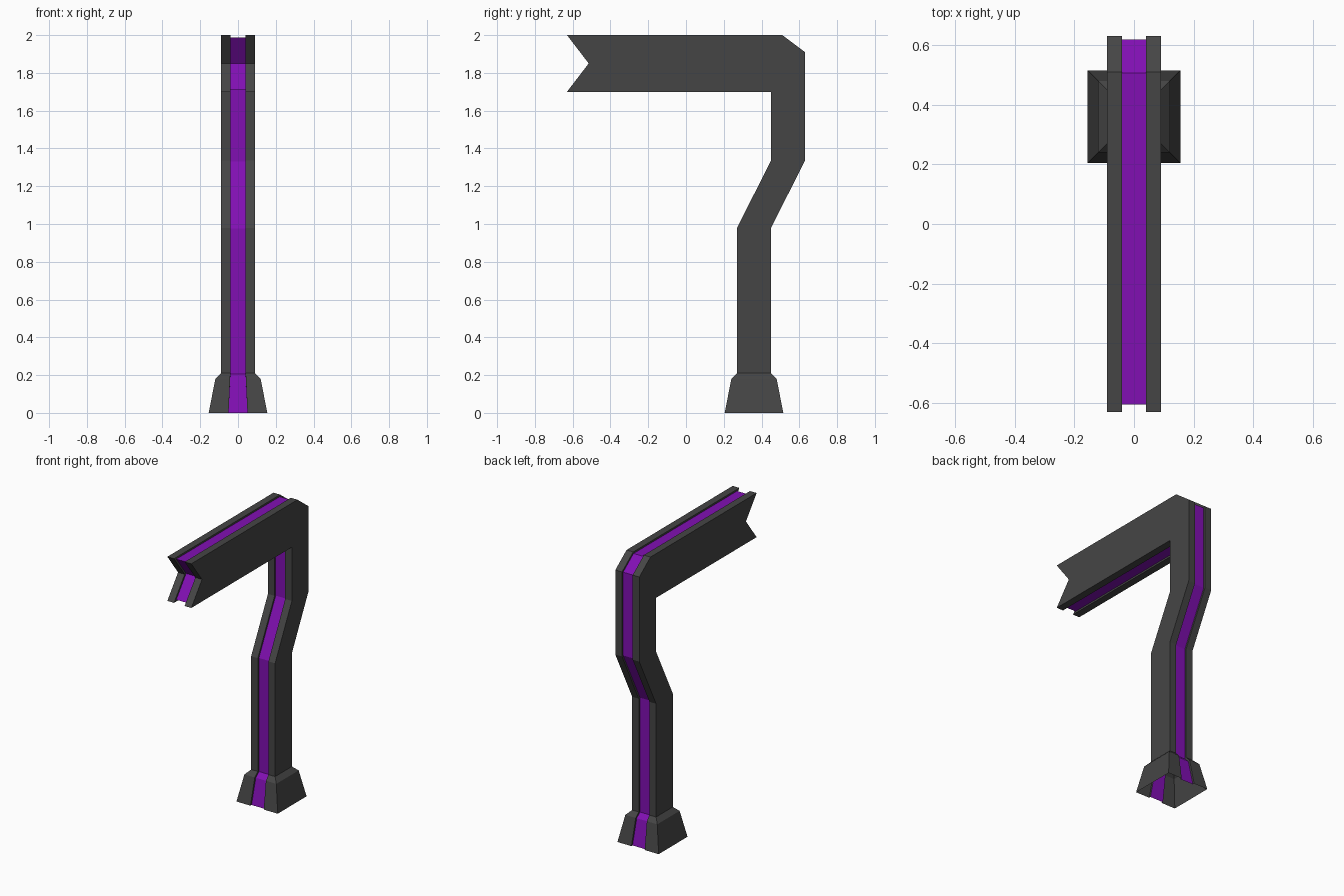
import bpy
from mathutils import Vector

if "Cube" in bpy.data.objects:
    bpy.data.objects.remove(bpy.data.objects["Cube"])

DEPTH = 0.012  # how far the coloured strip sits below the frame surface

# Side outline from front foot, around the arm, to back foot:
# (y, z, half width, half groove width)
foot_front = [(0.205, 0, 0.155, 0.05), (0.24, 0.18, 0.12, 0.042)]
foot_back = [(0.72 - y, z, w, g) for y, z, w, g in reversed(foot_front)]
post = [(0.27, 0.21), (0.27, 0.98), (0.45, 1.335), (0.45, 1.70), (-0.63, 1.70),
        (-0.515, 1.85), (-0.63, 2.0), (0.51, 2.0), (0.63, 1.91),
        (0.63, 1.335), (0.45, 0.98), (0.45, 0.21)]
outline = foot_front + [(y, z, 0.09, 0.04) for y, z in post] + foot_back
N = len(outline)


def inset(i):
    """Outline point i moved inwards by DEPTH with a mitred corner."""
    p = Vector(outline[i][:2])
    if i in (0, N - 1):
        return p + Vector((DEPTH if i == 0 else -DEPTH, 0))
    d0 = (p - Vector(outline[i - 1][:2])).normalized()
    d1 = (Vector(outline[i + 1][:2]) - p).normalized()
    n0, n1 = Vector((d0.y, -d0.x)), Vector((d1.y, -d1.x))
    return p + (n0 + n1) * DEPTH / (1 + n0.dot(n1))


def make_object(name, verts, faces, color):
    mesh = bpy.data.meshes.new(name)
    mesh.from_pydata(verts, [], faces)
    mat = bpy.data.materials.new(name + "_colour")
    mat.diffuse_color = color
    mat.use_nodes = True
    mat.node_tree.nodes["Principled BSDF"].inputs["Base Color"].default_value = mat.diffuse_color
    mesh.materials.append(mat)
    obj = bpy.data.objects.new(name, mesh)
    bpy.context.collection.objects.link(obj)


frame_verts, strip_verts = [], []
for i, (y, z, w, g) in enumerate(outline):
    iy, iz = inset(i)
    frame_verts += [(-w, y, z), (-g, y, z), (-g, iy, iz),
                    (g, iy, iz), (g, y, z), (w, y, z)]
    strip_verts += [(-g, iy, iz), (g, iy, iz)]

# Frame: rims and groove walls along the outline, leaving the groove floor open
frame_faces = [(6*i + k, 6*i + k + 1, 6*i + k + 7, 6*i + k + 6)
               for i in range(N - 1) for k in (0, 1, 3, 4)]
# Frame: flat sides of the post and arm, plus two sloped bands of the foot
for ring in (list(range(2, N - 2)), [0, 1, N - 2, N - 1], [1, 2, N - 3, N - 2]):
    frame_faces.append([6*i for i in ring])
    frame_faces.append([6*i + 5 for i in reversed(ring)])
make_object("lamp_post_frame", frame_verts, frame_faces, (0.06, 0.06, 0.06, 1))

# Purple strip: groove floor
strip_faces = [(2*i, 2*i + 1, 2*i + 3, 2*i + 2) for i in range(N - 1)]
make_object("purple_strip", strip_verts, strip_faces, (0.22, 0.005, 0.45, 1))
